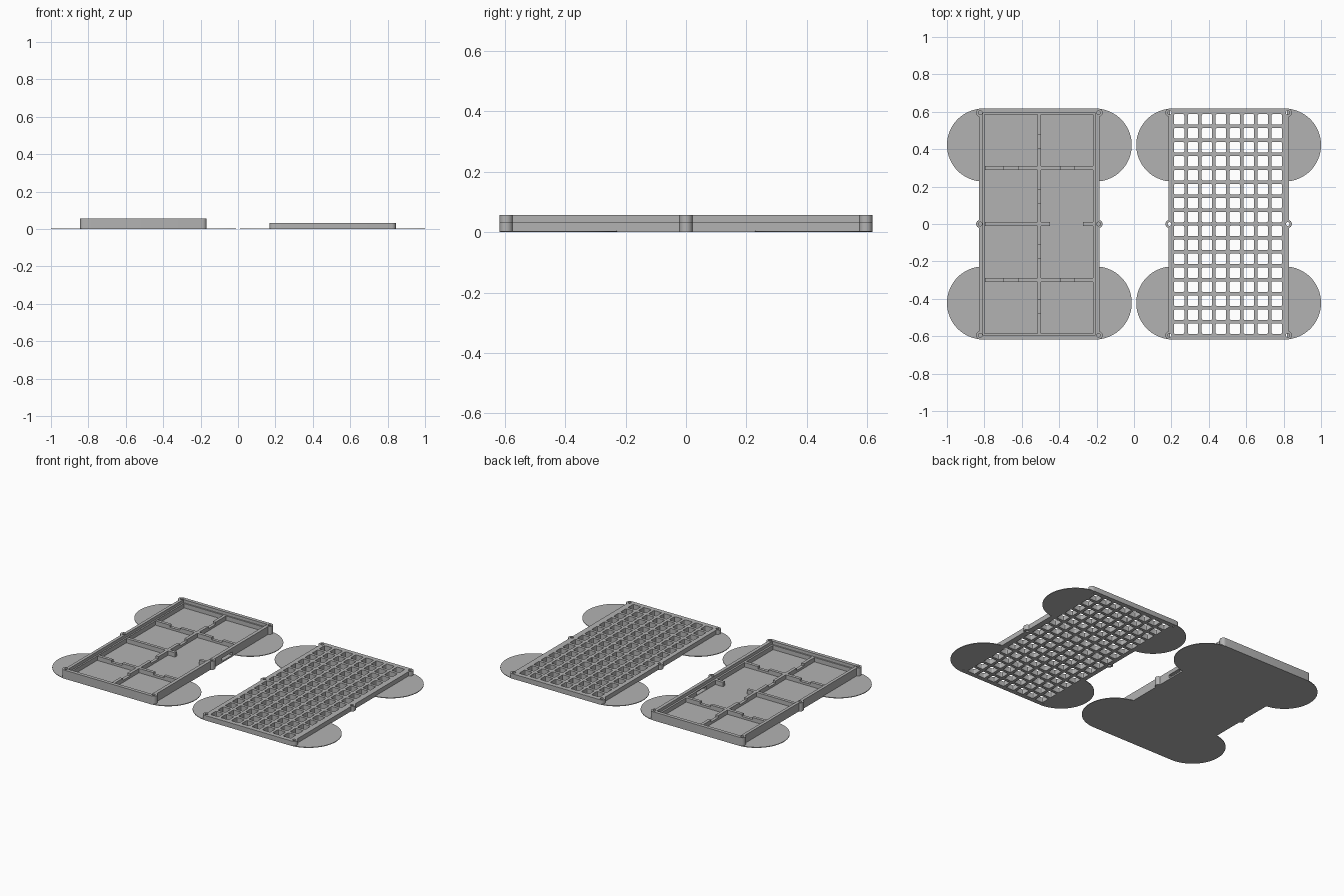
import bpy, bmesh
from math import sin, cos, radians, acos, degrees

cube = bpy.data.objects.get("Cube")
if cube:
    bpy.data.objects.remove(cube, do_unlink=True)

grey = bpy.data.materials.new("plain grey plastic")
grey.use_nodes = True
GREY = (0.45, 0.45, 0.45, 1)
grey.diffuse_color = GREY
grey.node_tree.nodes["Principled BSDF"].inputs["Base Color"].default_value = GREY

CX = 0.506                      # tray at -CX, grid plate at +CX
BX, BY, BR = 0.316, 0.595, 0.022    # screw boss positions and radius
HX = 0.322                      # body half width
TRAY_H, LID_H, FLOOR, LEDGE = 0.056, 0.032, 0.008, 0.036


def arc(cx, cy, r, a0, a1, n):
    """Points on an arc, angles in degrees."""
    angles = [radians(a0 + (a1 - a0) * i / n) for i in range(n + 1)]
    return [(cx + r * cos(a), cy + r * sin(a)) for a in angles]


def circle(cx, cy, r, n=16):
    return arc(cx, cy, r, 0, 360, n)[:-1]


def rect(x0, x1, y0, y1):
    return [(x0, y0), (x1, y0), (x1, y1), (x0, y1)]


def rounded(cx, cy, half, r):
    pts = []
    for sx, sy, a in ((1, 1, 0), (-1, 1, 90), (-1, -1, 180), (1, -1, 270)):
        pts += arc(cx + sx * (half - r), cy + sy * (half - r), r, a, a + 90, 3)
    return pts


def plate(name, loops, x, z0, z1):
    """Extrude an outline with holes between two heights."""
    curve = bpy.data.curves.new(name, 'CURVE')
    curve.dimensions = '2D'
    curve.fill_mode = 'BOTH'
    curve.extrude = (z1 - z0) / 2
    for pts in loops:
        s = curve.splines.new('POLY')
        s.points.add(len(pts) - 1)
        for p, (px, py) in zip(s.points, pts):
            p.co = (px, py, 0, 1)
        s.use_cyclic_u = True
    temp = bpy.data.objects.new(name + " outline", curve)
    bpy.context.collection.objects.link(temp)
    bpy.context.view_layer.update()
    deps = bpy.context.evaluated_depsgraph_get()
    mesh = bpy.data.meshes.new_from_object(temp.evaluated_get(deps))
    bpy.data.objects.remove(temp, do_unlink=True)
    bpy.data.curves.remove(curve)
    bm = bmesh.new()
    bm.from_mesh(mesh)
    bmesh.ops.remove_doubles(bm, verts=bm.verts, dist=1e-5)
    bmesh.ops.recalc_face_normals(bm, faces=bm.faces)
    bm.to_mesh(mesh)
    bm.free()
    mesh.materials.clear()
    mesh.materials.append(grey)
    obj = bpy.data.objects.new(name, mesh)
    obj.location = (x, 0, (z0 + z1) / 2)
    bpy.context.collection.objects.link(obj)
    bpy.ops.object.select_all(action='DESELECT')
    obj.select_set(True)
    bpy.context.view_layer.objects.active = obj
    bpy.ops.object.shade_smooth_by_angle(angle=radians(30))
    return obj


def boxes(name, blocks, x):
    """Join several axis-aligned blocks into one object."""
    bm = bmesh.new()
    for x0, x1, y0, y1, z0, z1 in blocks:
        vs = bmesh.ops.create_cube(bm, size=1)["verts"]
        bmesh.ops.scale(bm, vec=(x1 - x0, y1 - y0, z1 - z0), verts=vs)
        bmesh.ops.translate(bm, vec=((x0 + x1) / 2, (y0 + y1) / 2, (z0 + z1) / 2), verts=vs)
    mesh = bpy.data.meshes.new(name)
    bm.to_mesh(mesh)
    bm.free()
    mesh.materials.append(grey)
    obj = bpy.data.objects.new(name, mesh)
    obj.location.x = x
    bpy.context.collection.objects.link(obj)
    return obj


# Body outline with round bosses bulging past the long sides
swing = degrees(acos((HX - BX) / BR))
right_side = (arc(BX, BY, BR, 90, -swing, 10) + arc(BX, 0, BR, swing, -swing, 10)
              + arc(BX, -BY, BR, swing, -90, 10))
body = right_side + [(-px, py) for px, py in reversed(right_side)]
screws = [circle(sx * BX, y, 0.010) for sx in (-1, 1) for y in (-BY, 0, BY)]

# Thin round pads at the corners of both bodies
for label, x in (("tray", -CX), ("grid", CX)):
    for sx, side in ((1, "left"), (-1, "right")):
        for sy, end in ((1, "back"), (-1, "front")):
            pad = [(sx * px, py) for px, py in arc(0.299, sy * 0.422, 0.195, -86, 86, 40)]
            plate(f"{label}_pad_{end}_{side}", [pad], x, 0, 0.004)

# Grid plate with rows of square openings
pitch = 0.0746
openings = [rounded((i - 3.5) * pitch - 0.004, (j - 7.5) * pitch, 0.028, 0.007)
            for i in range(8) for j in range(16)]
plate("grid_plate", [body] + screws + openings, CX, 0, LID_H)

# Tray floor, lower wall with ledge, and thinner upper rim
plate("tray_floor", [body], -CX, 0, FLOOR)
lower = plate("tray_lower_wall", [body, rect(-0.292, 0.288, -0.585, 0.585)] + screws, -CX, FLOOR, LEDGE)
plate("tray_rim", [body, rect(-0.302, 0.300, -0.594, 0.594)] + screws, -CX, LEDGE, TRAY_H)

# Cable slot through the left long wall
cutter = boxes("slot_cutter", [(0.25, 0.36, 0.10, 0.205, FLOOR + 0.002, LEDGE - 0.006)], -CX)
cutter.hide_render = True
mod = lower.modifiers.new("slot", 'BOOLEAN')
mod.operation = 'DIFFERENCE'
mod.object = cutter
bpy.context.view_layer.objects.active = lower
bpy.ops.object.modifier_apply(modifier=mod.name)
bpy.data.objects.remove(cutter, do_unlink=True)

# Dividers: full-height runs with a low notch in the middle of each cell side
T, NOTCH, LOW = 0.010, 0.0375, 0.022
blocks = [(-T, T, -0.585, 0.585, FLOOR, LOW)]
edges = [-0.585]
for c in (-0.44, -0.148, 0.148, 0.44):
    edges += [c - NOTCH, c + NOTCH]
edges.append(0.585)
for a, b in zip(edges[::2], edges[1::2]):
    blocks.append((-T, T, a, b, LOW, LEDGE))
for y in (-0.30, 0.30):
    for s in (-1, 1):
        a, b = sorted((s * T, s * 0.29))
        m = s * 0.151
        blocks.append((a, b, y - T, y + T, FLOOR, LOW))
        blocks.append((a, m - NOTCH, y - T, y + T, LOW, LEDGE))
        blocks.append((m + NOTCH, b, y - T, y + T, LOW, LEDGE))
# Middle cross wall: whole on one side, two stubs on the open side
blocks += [(-0.29, -T, -T, T, FLOOR, LEDGE),
           (T, 0.058, -T, T, FLOOR, LEDGE),
           (0.232, 0.295, -T, T, FLOOR, LEDGE)]
boxes("tray_dividers", blocks, -CX)
